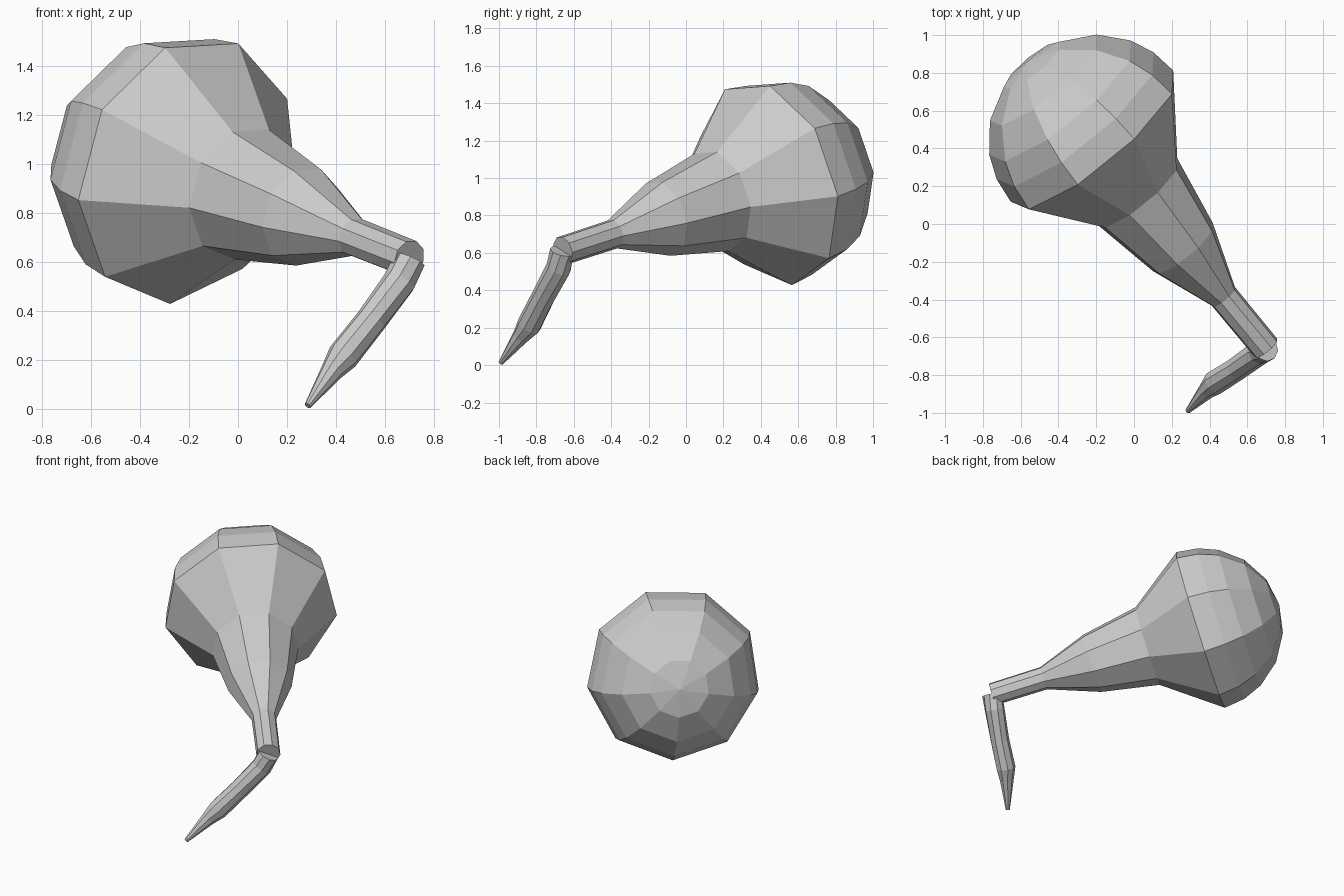
import bpy, bmesh
from math import sin, cos, pi, radians
from mathutils import Vector

if "Cube" in bpy.data.objects:
    bpy.data.objects.remove(bpy.data.objects["Cube"])

SIDES = 9


def loft(name, stations, ref):
    """Skin 9-sided rings (centre, axis, radius); close both ends."""
    bm = bmesh.new()
    rings = []
    for centre, axis, r in stations:
        axis = Vector(axis).normalized()
        u = Vector(ref)
        u = (u - axis * u.dot(axis)).normalized()
        v = axis.cross(u)
        rings.append([bm.verts.new(Vector(centre) + r * (u * cos(2 * pi * i / SIDES) + v * sin(2 * pi * i / SIDES)))
                      for i in range(SIDES)])
    for a, b in zip(rings, rings[1:]):
        for i in range(SIDES):
            j = (i + 1) % SIDES
            bm.faces.new((a[i], a[j], b[j], b[i]))
    bm.faces.new(rings[0])
    bm.faces.new(rings[-1])
    bmesh.ops.remove_doubles(bm, verts=bm.verts[:], dist=0.0005)
    bmesh.ops.recalc_face_normals(bm, faces=bm.faces[:])
    mesh = bpy.data.meshes.new(name)
    bm.to_mesh(mesh)
    bm.free()
    ob = bpy.data.objects.new(name, mesh)
    bpy.context.collection.objects.link(ob)
    return ob


# Bulb and neck: half sphere at the back, flaring down to a thin neck
centre = Vector((-0.211, 0.444, 0.972))
axis = Vector((0.618, -0.748, -0.244)).normalized()
R = 0.562
profile = [(-R * sin(radians(a)), R * cos(radians(a))) for a in (89.99, 70, 49, 29.5, 15, 0)]
profile += [(0.375, 0.28), (0.766, 0.207), (1.11, 0.08), (1.475, 0.078)]
loft("bulb_and_neck", [(centre + axis * t, axis, r) for t, r in profile], (0.211, 0.006, 0.518))

# Spout: bends down from the neck end and tapers to a point
path = [((0.70, -0.66, 0.61), 0.068), ((0.662, -0.68, 0.52), 0.068), ((0.545, -0.765, 0.36), 0.064),
        ((0.43, -0.838, 0.215), 0.066), ((0.385, -0.882, 0.155), 0.047), ((0.285, -0.99, 0.012), 0.014)]
pts = [Vector(p) for p, r in path]
stations = []
for i, (p, r) in enumerate(path):
    tangent = pts[min(i + 1, len(pts) - 1)] - pts[max(i - 1, 0)]
    stations.append((p, tangent, r))
loft("spout", stations, (1, 0, 0.3))
